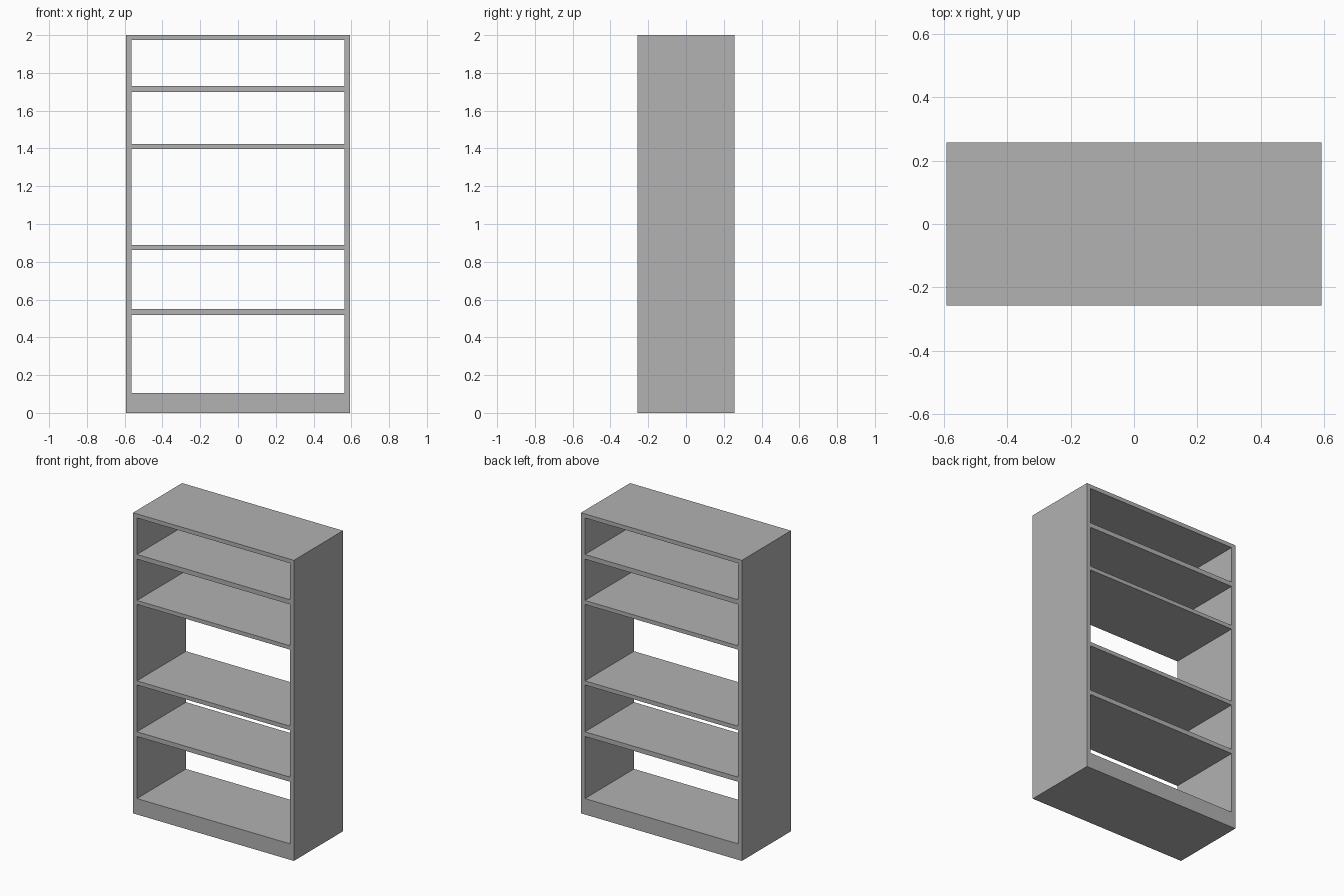
import bpy
import bmesh
from mathutils import Vector

cube = bpy.data.objects.get("Cube")
if cube:
    bpy.data.objects.remove(cube, do_unlink=True)

# Overall size, side panel thickness and the open bays (bottom, top)
HALF_W, HALF_D, HEIGHT, SIDE = 0.592, 0.258, 2.0, 0.029
BAYS = [(0.106, 0.519), (0.55, 0.862), (0.889, 1.398), (1.424, 1.699), (1.73, 1.973)]

# Single grey finish
grey = bpy.data.materials.new("plain grey")
grey.use_nodes = True
colour = (0.445, 0.445, 0.445, 1)
grey.diffuse_color = colour
grey.node_tree.nodes["Principled BSDF"].inputs["Base Color"].default_value = colour

# Front outline: a grid of cells, leaving the bays open in the middle column
xs = [-HALF_W, SIDE - HALF_W, HALF_W - SIDE, HALF_W]
zs = [0] + [z for bay in BAYS for z in bay] + [HEIGHT]
bm = bmesh.new()
grid = [[bm.verts.new((x, -HALF_D, z)) for x in xs] for z in zs]
for row in range(len(zs) - 1):
    for col in range(len(xs) - 1):
        is_bay = col == 1 and row % 2 == 1
        if not is_bay:
            bm.faces.new((grid[row][col], grid[row][col + 1],
                          grid[row + 1][col + 1], grid[row + 1][col]))

# Extrude to the back, giving sides, shelves, top and plinth in one solid
front = list(bm.faces)
result = bmesh.ops.extrude_face_region(bm, geom=front, use_keep_orig=True)
back = [g for g in result["geom"] if isinstance(g, bmesh.types.BMVert)]
bmesh.ops.translate(bm, verts=back, vec=Vector((0, 2 * HALF_D, 0)))
bmesh.ops.recalc_face_normals(bm, faces=bm.faces)

mesh = bpy.data.meshes.new("bookcase_carcass")
bm.to_mesh(mesh)
bm.free()
mesh.materials.append(grey)
carcass = bpy.data.objects.new("bookcase_carcass", mesh)
bpy.context.collection.objects.link(carcass)
